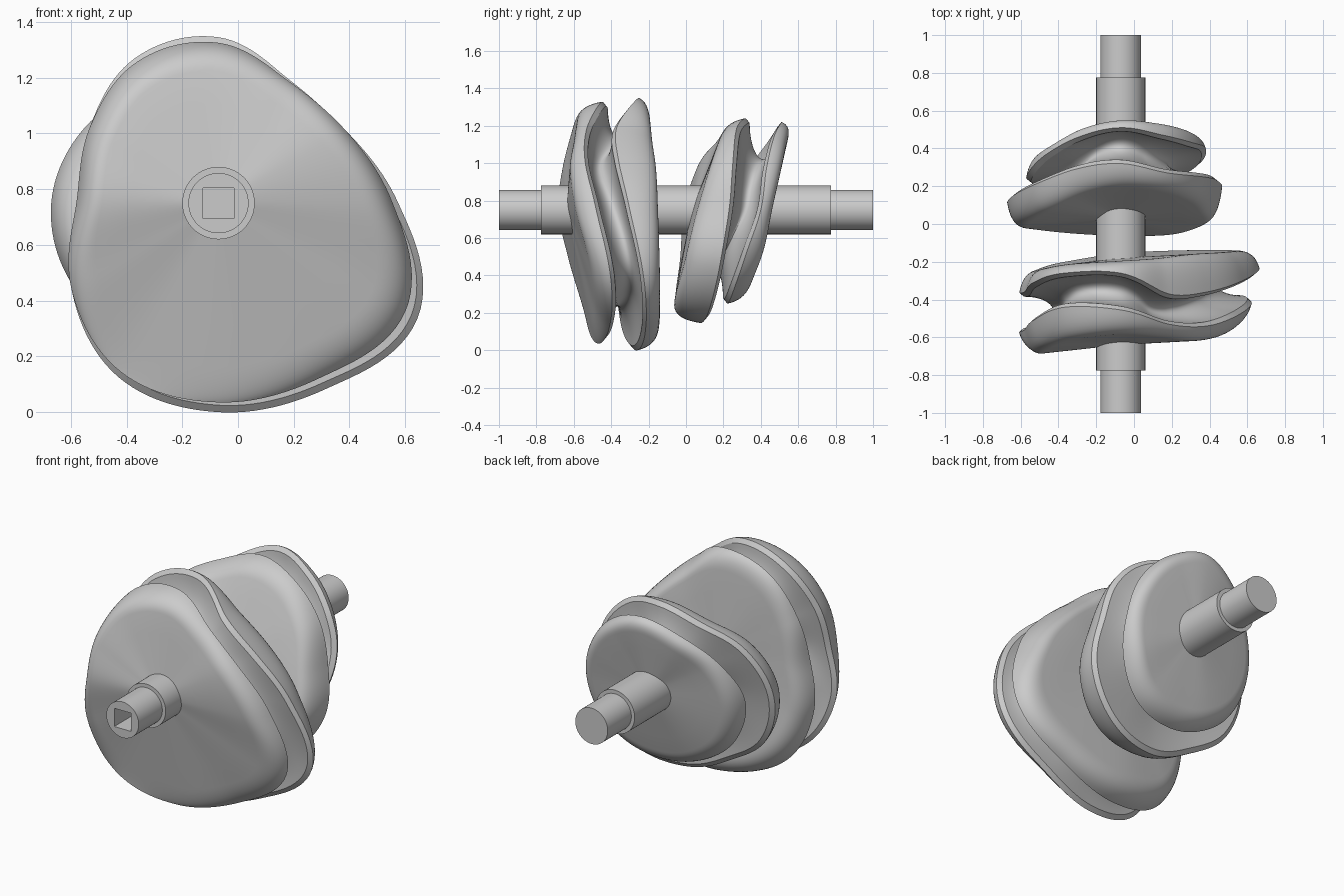
import bpy, bmesh
from math import sin, cos, pi, radians

if "Cube" in bpy.data.objects:
    bpy.data.objects.remove(bpy.data.objects["Cube"])

CX, CZ = -0.07, 0.75      # shaft axis position
N = 144                   # steps around each cam


def shade(ob, angle=28):
    bpy.ops.object.select_all(action='DESELECT')
    ob.select_set(True)
    bpy.context.view_layer.objects.active = ob
    bpy.ops.object.shade_smooth_by_angle(angle=radians(angle))


def finish(name, bm):
    bmesh.ops.recalc_face_normals(bm, faces=bm.faces[:])
    me = bpy.data.meshes.new(name)
    bm.to_mesh(me)
    bm.free()
    ob = bpy.data.objects.new(name, me)
    bpy.context.collection.objects.link(ob)
    return ob


def sample(vals, t):
    """Cyclic smooth interpolation, t in 0..1."""
    n = len(vals)
    i = int(t * n)
    u = t * n - i
    a, b, c, d = (vals[(i + k) % n] for k in (-1, 0, 1, 2))
    return b + 0.5 * u * (c - a + u * (2*a - 5*b + 4*c - d + u * (3*(b - c) + d - a)))


def revolve(name, profile_at, steps):
    """Spin an (r, y) profile that may change with the angle; caps both ends."""
    bm = bmesh.new()
    rings = []
    for k in range(steps):
        a = 2 * pi * k / steps
        rings.append([bm.verts.new((CX + r * cos(a), y, CZ + r * sin(a)))
                      for r, y in profile_at(k / steps)])
    for k in range(steps):
        p, q = rings[k], rings[(k + 1) % steps]
        for j in range(len(p) - 1):
            bm.faces.new((p[j], p[j + 1], q[j + 1], q[j]))
    for j in (0, -1):
        bm.faces.new([ring[j] for ring in rings])
    return finish(name, bm)


def flank(y0, rs, ys, rr, yr):
    """Cam side: straight face from the shaft, then a rounded shoulder to the rim."""
    slope = (ys - y0) / rs
    pts = [(rs * f, y0 + (ys - y0) * f) for f in (0.05, 0.2, 0.5, 0.75)]
    rc = rs + (rr - rs) * 0.8
    yc = ys + slope * (rc - rs)
    for i in range(11):
        t = i / 10
        pts.append(((1-t)**2 * rs + 2*t*(1-t) * rc + t*t * rr,
                    (1-t)**2 * ys + 2*t*(1-t) * yc + t*t * yr))
    return pts


def cam(name, y_front, y_back, r_front, r_back, rim_f, rim_b, sh_f, sh_b):
    def profile(t):
        rf, rb, yf, yb, sf, sb = (sample(v, t) for v in
                                  (r_front, r_back, rim_f, rim_b, sh_f, sh_b))
        front = flank(y_front, rf * 0.82, sf, rf, yf)
        back = flank(y_back, rb * 0.82, sb, rb, yb)
        # groove between the two narrow lips
        y1, y2, r1, r2 = yf + 0.02, yb - 0.02, rf - 0.025, rb - 0.025
        floor = min(rf, rb) - 0.2
        groove = []
        for i in range(25):
            a = pi * i / 24
            f = (1 - cos(a)) / 2
            top = r1 if f < 0.5 else r2
            groove.append((top - (top - floor) * sin(a), y1 + (y2 - y1) * f))
        return front + groove + back[::-1]
    shade(revolve(name, profile, N))


# values every 30 degrees, counter-clockwise from +x seen from the front
cam("front_cam", -0.64, -0.18,
    [.625, .525, .505, .575, .585, .535, .51, .61, .70, .715, .725, .775],
    [.645, .525, .51, .595, .60, .535, .51, .61, .72, .75, .77, .825],
    [-.48, -.54, -.53, -.455, -.44, -.51, -.56, -.57, -.53, -.47, -.41, -.40],
    [-.30, -.36, -.37, -.26, -.26, -.31, -.36, -.36, -.33, -.27, -.22, -.22],
    [-.59, -.62, -.60, -.585, -.61, -.66, -.685, -.63, -.55, -.51, -.49, -.51],
    [-.15, -.16, -.18, -.195, -.21, -.23, -.24, -.24, -.20, -.155, -.14, -.14])

cam("rear_cam", 0.03, 0.46,
    [.51, .50, .50, .49, .48, .55, .60, .60, .56, .60, .63, .60],
    [.45, .44, .45, .47, .45, .47, .50, .50, .49, .50, .51, .48],
    [.23, .25, .27, .32, .29, .20, .12, .08, .06, .07, .12, .18],
    [.40, .43, .47, .51, .46, .36, .25, .23, .22, .22, .25, .32],
    [.06, .12, .17, .19, .15, .06, -.01, -.03, -.05, -.06, -.055, 0],
    [.46, .50, .53, .545, .505, .425, .37, .34, .33, .33, .36, .42])

# stepped shaft
shaft = revolve("shaft", lambda t: [(.108, -1), (.108, -.775), (.13, -.775),
                                    (.13, .775), (.108, .775), (.108, 1)], 64)

# square drive socket in the front end
bm = bmesh.new()
bmesh.ops.create_cube(bm, size=1)
for v in bm.verts:
    v.co = (CX + v.co.x * .11, -1 + v.co.y * .4, CZ + v.co.z * .11)
cutter = finish("socket_cutter", bm)
cutter.hide_render = True
mod = shaft.modifiers.new("socket", 'BOOLEAN')
mod.operation = 'DIFFERENCE'
mod.solver = 'EXACT'
mod.object = cutter
bpy.context.view_layer.objects.active = shaft
bpy.ops.object.modifier_apply(modifier=mod.name)
bpy.data.objects.remove(cutter)
shade(shaft)
